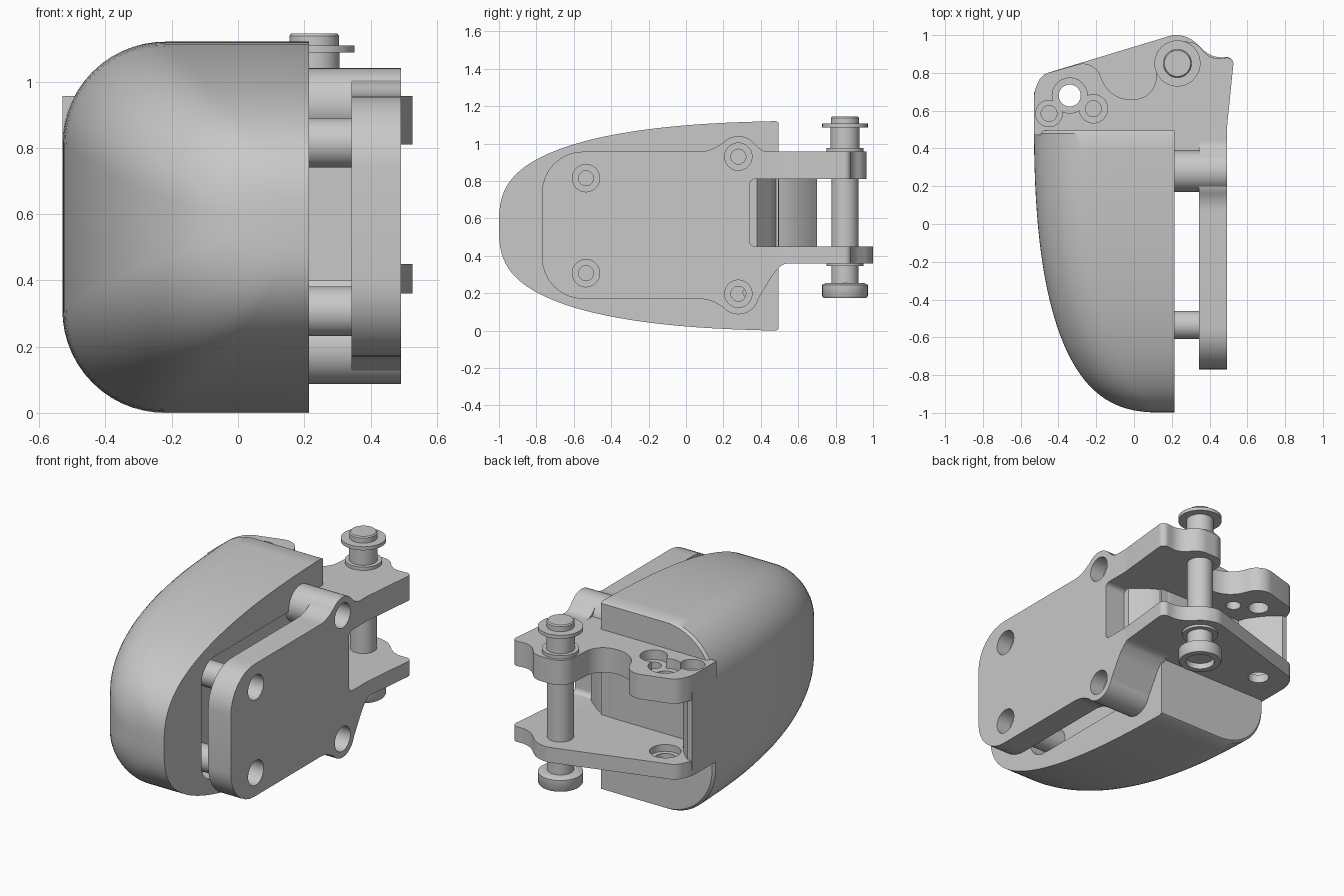
import bpy, bmesh, math
from mathutils import Vector

cube = bpy.data.objects.get("Cube")
if cube:
    bpy.data.objects.remove(cube, do_unlink=True)

grey = bpy.data.materials.new("light_grey")
grey.use_nodes = True
COLOUR = (0.58, 0.58, 0.58, 1)
grey.diffuse_color = COLOUR
grey.node_tree.nodes["Principled BSDF"].inputs["Base Color"].default_value = COLOUR


def finish(name, bm):
    bmesh.ops.remove_doubles(bm, verts=bm.verts, dist=0.0002)
    bmesh.ops.recalc_face_normals(bm, faces=bm.faces)
    if bm.calc_volume(signed=True) < 0:
        bmesh.ops.reverse_faces(bm, faces=bm.faces)
    mesh = bpy.data.meshes.new(name)
    bm.to_mesh(mesh)
    bm.free()
    mesh.materials.append(grey)
    ob = bpy.data.objects.new(name, mesh)
    bpy.context.collection.objects.link(ob)
    return ob


def rounded(points, steps=8):
    """Outline whose corners (u, v, setback) become true arcs."""
    out = []
    for i, p in enumerate(points):
        c = Vector(p[:2])
        if len(p) < 3:
            out.append(c)
            continue
        a = (Vector(points[i - 1][:2]) - c).normalized()
        b = (Vector(points[(i + 1) % len(points)][:2]) - c).normalized()
        w = math.sin(a.angle(b) / 2)
        for k in range(steps + 1):
            t = k / steps
            f0, f1, f2 = (1 - t) ** 2, 2 * t * (1 - t) * w, t * t
            out.append((f0 * (c + a * p[2]) + f1 * c + f2 * (c + b * p[2])) / (f0 + f1 + f2))
    return out


def prism(name, points, lo, hi, axis):
    """Extrude an (x, y) outline along z, or a (y, z) outline along x."""
    bm = bmesh.new()
    rings = []
    for d in (lo, hi):
        rings.append([bm.verts.new((u, v, d) if axis == "z" else (d, u, v))
                      for u, v in rounded(points)])
    for r in rings:
        bm.faces.new(r)
    n = len(rings[0])
    for i in range(n):
        j = (i + 1) % n
        bm.faces.new((rings[0][i], rings[0][j], rings[1][j], rings[1][i]))
    return finish(name, bm)


def lathe(name, profile, u, v, axis, sides=40):
    """Turn a (radius, distance) profile about an axis through (u, v)."""
    bm = bmesh.new()
    rings = []
    for r, d in profile:
        ring = []
        for i in range(sides):
            a = math.tau * i / sides
            p, q = u + r * math.cos(a), v + r * math.sin(a)
            ring.append(bm.verts.new((p, q, d) if axis == "z" else (d, p, q)))
        rings.append(ring)
    for a, b in zip(rings, rings[1:]):
        for i in range(sides):
            j = (i + 1) % sides
            bm.faces.new((a[i], a[j], b[j], b[i]))
    bm.faces.new(rings[0])
    bm.faces.new(rings[-1])
    return finish(name, bm)


def cut(ob, *cutters):
    for c in cutters:
        m = ob.modifiers.new("cut", "BOOLEAN")
        m.operation, m.solver, m.object = "DIFFERENCE", "EXACT", c
        c.hide_render = True
        c.hide_set(True)


# Rounded cover: D-shaped sections that shrink and grow rounder to the front
FACE_X, MID_Z, WIDTH, HALF = 0.214, 0.56, 0.744, 0.56
stations = []
for k in range(1, 33):
    s = (k / 32) ** 2
    base = 1 - (1 - s) ** 2.5
    stations.append((-1 + 1.48 * s, base ** (1 / 3.1) * (0.975 + 0.025 * s),
                     base ** (1 / 2.95) * (0.94 + 0.06 * s)))
stations.append((0.495, 0.985, 0.985))
bm = bmesh.new()
rings = []
for y, fw, fh in stations:
    r = 0.31 + 0.22 * (1 - fw)
    section = rounded([(0, -HALF), (0, HALF), (-WIDTH, HALF, r), (-WIDTH, -HALF, r)], 14)
    rings.append([bm.verts.new((FACE_X + u * fw, y, MID_Z + v * fh)) for u, v in section])
for a, b in zip(rings, rings[1:]):
    for i in range(len(a)):
        j = (i + 1) % len(a)
        bm.faces.new((a[i], a[j], b[j], b[i]))
bm.faces.new(rings[0])
bm.faces.new(rings[-1])
cover = finish("cover", bm)
cut(cover, prism("side_recess_cutter",
                 [(-0.65, 0.2, 0.12), (0.33, 0.2, 0.12), (0.33, 0.92, 0.12), (-0.65, 0.92, 0.12)],
                 0.12, 0.3, "x"))

# Side plate with swollen corners and the open fork window
PLATE_IN, PLATE_OUT = 0.343, 0.492
plate = prism("side_plate", [
    (-0.77, 0.17, 0.22), (0.12, 0.17, 0.05), (0.2, 0.125), (0.36, 0.125),
    (0.47, 0.31, 0.03), (0.52, 0.36, 0.03), (0.57, 0.36), (0.57, 0.45),
    (0.34, 0.45, 0.03), (0.34, 0.81, 0.03), (0.57, 0.81), (0.57, 0.957),
    (0.41, 0.957, 0.03), (0.36, 1.005), (0.2, 1.005), (0.12, 0.957, 0.05),
    (-0.77, 0.957, 0.22)], PLATE_IN, PLATE_OUT, "x")

# Bosses and pegs that tie the plate to the cover, with counterbored holes
for z_boss, z_peg, side in ((0.93, 0.815, "upper"), (0.197, 0.307, "lower")):
    boss = lathe(side + "_boss", [(0.11, 0.19), (0.11, PLATE_OUT)], 0.28, z_boss, "x")
    peg = lathe(side + "_peg", [(0.075, 0.1), (0.075, PLATE_IN + 0.001)], -0.535, z_peg, "x")
    for y, z, ob in ((0.28, z_boss, boss), (-0.535, z_peg, peg)):
        bore = lathe(side + "_bore_cutter",
                     [(0.04, 0.24), (0.04, 0.4), (0.073, 0.4), (0.073, 0.6)], y, z, "x")
        cut(plate, bore)
        cut(ob, bore)

# Sloped gusset under the fork
prism("fork_gusset", [(0.3, 0.2), (0.36, 0.125), (0.47, 0.31, 0.03), (0.52, 0.36, 0.03),
                      (0.56, 0.36), (0.56, 0.44), (0.4, 0.44)], 0.2, PLATE_IN + 0.01, "x")

# Fork arms
inner_edge = [(-0.53, 0.47), (FACE_X, 0.47), (FACE_X, 0.39), (0.49, 0.39),
              (0.49, 0.49, 0.05), (0.53, 0.885, 0.04)]
upper_arm = prism("upper_arm", inner_edge + [
    (0.4, 0.87, 0.06), (0.33, 0.965, 0.05), (0.13, 0.965, 0.09), (0.11, 0.66, 0.11),
    (-0.13, 0.66, 0.11), (-0.21, 0.87, 0.09), (-0.49, 0.79, 0.04),
    (-0.53, 0.7, 0.04)], 0.81, 0.957, "z")
lower_arm = prism("lower_arm", inner_edge + [
    (0.41, 0.88, 0.06), (0.3, 0.985, 0.04), (0.22, 1.005, 0.03),
    (-0.49, 0.79, 0.04), (-0.53, 0.7, 0.04)], 0.36, 0.45, "z")

# Screw holes through the arms
for x, y, r, wide in ((-0.34, 0.68, 0.058, 0.093), (-0.45, 0.585, 0.042, 0.07),
                      (-0.215, 0.61, 0.042, 0.075)):
    cut(upper_arm, lathe("upper_hole_cutter", [(r, 0.7), (r, 0.9), (wide, 0.9), (wide, 1.1)],
                         x, y, "z"))
cut(lower_arm, lathe("lower_hole_cutter", [(0.058, 0.3), (0.058, 0.41), (0.085, 0.41),
                                           (0.085, 0.55)], -0.34, 0.68, "z"))

# Walls joining the two arms: a curved outer post and the back wall of the fork
prism("outer_wall", [(-0.53, 0.47), (-0.34, 0.47), (-0.36, 0.54), (-0.43, 0.64, 0.06),
                     (-0.5, 0.7), (-0.53, 0.7)], 0.4, 0.85, "z")
prism("back_wall", [(-0.45, 0.45), (0.19, 0.45), (0.19, 0.3), (0.36, 0.3), (0.36, 0.38),
                    (0.21, 0.498, 0.08), (-0.45, 0.498)], 0.4, 0.9, "z")

# Hinge pin with collars, flanged ends and a hollow foot
lathe("hinge_pin", [
    (0.08, 0.21), (0.08, 0.175), (0.115, 0.175), (0.122, 0.185), (0.122, 0.245),
    (0.1, 0.255), (0.072, 0.255), (0.072, 0.345), (0.1, 0.345), (0.1, 0.362),
    (0.072, 0.362), (0.072, 0.957), (0.1, 0.957), (0.1, 0.977), (0.077, 0.977),
    (0.077, 1.087), (0.122, 1.087), (0.122, 1.108), (0.075, 1.108), (0.075, 1.138),
    (0.069, 1.145)], 0.23, 0.85, "z")

# Smooth rounded faces, keep machined edges sharp
bpy.ops.object.select_all(action="DESELECT")
for ob in bpy.context.scene.objects:
    if ob.type == "MESH" and not ob.hide_render:
        ob.select_set(True)
        bpy.context.view_layer.objects.active = ob
bpy.ops.object.shade_smooth_by_angle(angle=math.radians(35))
